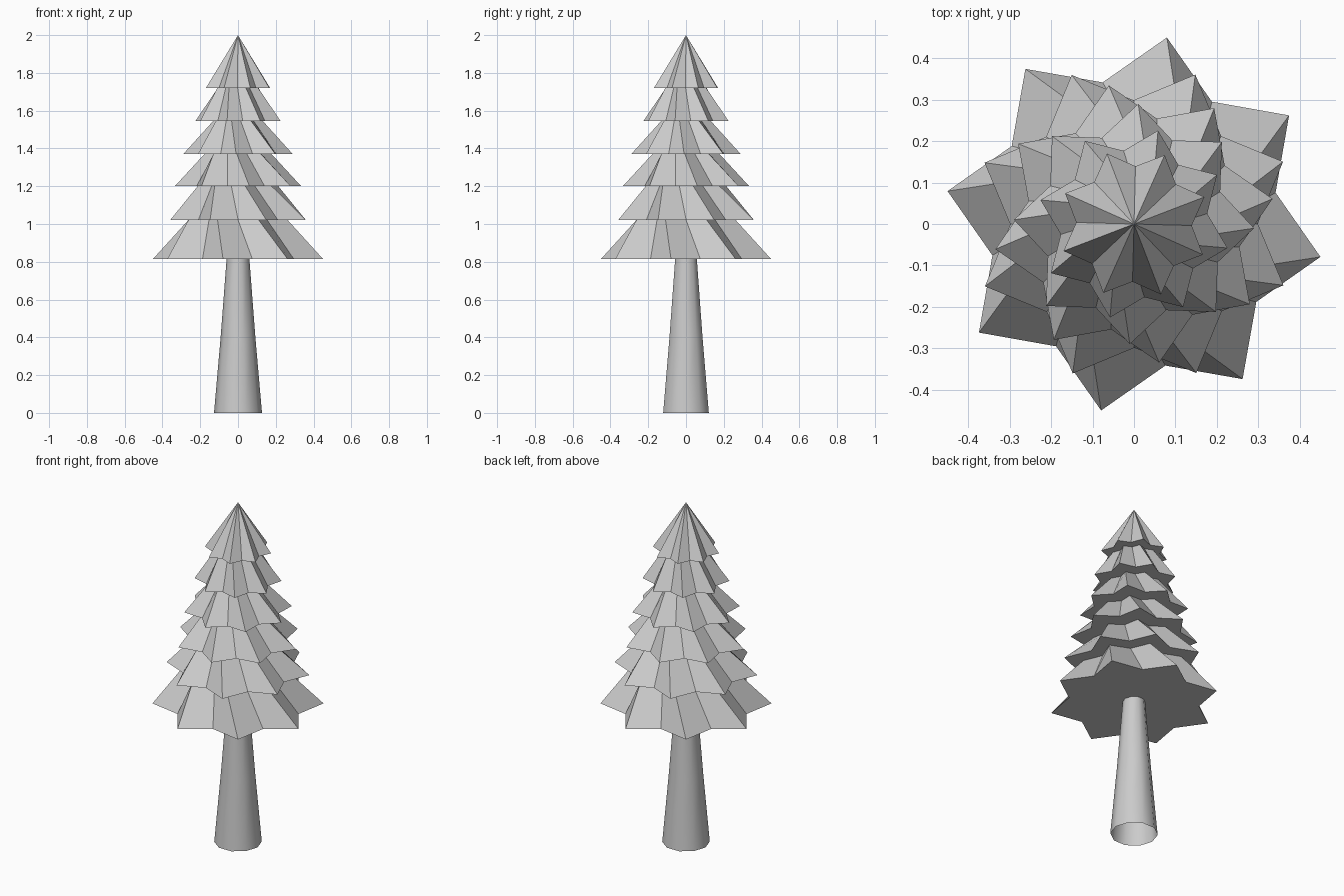
import bpy, bmesh
from math import radians, cos, sin

if "Cube" in bpy.data.objects:
    bpy.data.objects.remove(bpy.data.objects["Cube"])

POINTS = 8
VALLEY = 0.766   # valley radius relative to tip radius

# base height, tip radius, tip angle, radius where the tier meets the one above
TIERS = [
    (0.815, 0.457, 125.0, 0.285),
    (1.02, 0.390, 112.7, 0.217),
    (1.20, 0.340, 100.3, 0.178),
    (1.37, 0.290, 88.0, 0.136),
    (1.545, 0.233, 75.6, 0.117),
    (1.72, 0.182, 66.0, 0.0),
]


def star(bm, z, radius, angle):
    ring = []
    for i in range(POINTS * 2):
        a = radians(angle + i * 180 / POINTS)
        r = radius * (VALLEY if i % 2 else 1)
        ring.append(bm.verts.new((r * cos(a), r * sin(a), z)))
    return ring


def circle(bm, z, radius, sides=10):
    return [bm.verts.new((radius * cos(radians(i * 360 / sides)),
                          radius * sin(radians(i * 360 / sides)), z))
            for i in range(sides)]


def bridge(bm, low, high):
    n = len(low)
    for i in range(n):
        j = (i + 1) % n
        bm.faces.new((low[i], low[j], high[j], high[i]))


def finish(bm, name):
    bmesh.ops.recalc_face_normals(bm, faces=bm.faces)
    mesh = bpy.data.meshes.new(name)
    bm.to_mesh(mesh)
    bm.free()
    obj = bpy.data.objects.new(name, mesh)
    bpy.context.collection.objects.link(obj)
    return obj


# Foliage: twisted star tiers, each with a flat overhang above the tier below
bm = bmesh.new()
neck = None
for k, (z, radius, angle, top_radius) in enumerate(TIERS):
    base = star(bm, z, radius, angle)
    if neck:
        bridge(bm, neck, base)
    else:
        bm.faces.new(base[::-1])
    if k + 1 < len(TIERS):
        neck = star(bm, TIERS[k + 1][0], top_radius, TIERS[k + 1][2])
        bridge(bm, base, neck)
    else:
        tip = bm.verts.new((0, 0, 2.0))
        for i in range(len(base)):
            bm.faces.new((base[i], base[(i + 1) % len(base)], tip))
finish(bm, "foliage")

# Trunk: open tapered tube
bm = bmesh.new()
rings = [circle(bm, z, r) for z, r in ((0, 0.127), (0.4, 0.092), (0.82, 0.06))]
for low, high in zip(rings, rings[1:]):
    bridge(bm, low, high)
trunk = finish(bm, "trunk")
for p in trunk.data.polygons:
    p.use_smooth = True
